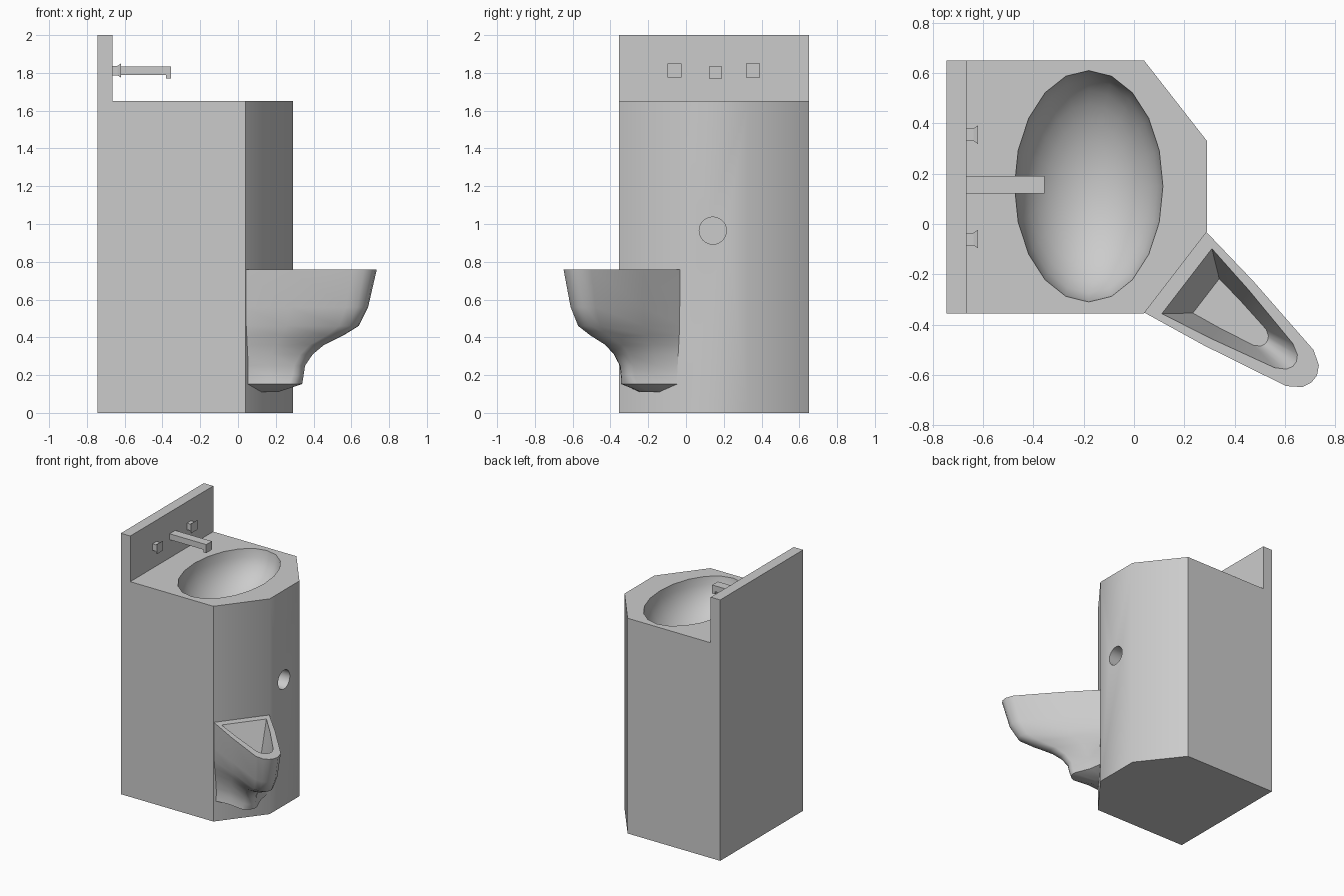
import bpy, math
from mathutils import Vector

if "Cube" in bpy.data.objects:
    bpy.data.objects.remove(bpy.data.objects["Cube"])


def mesh_object(name, verts, faces):
    mesh = bpy.data.meshes.new(name)
    mesh.from_pydata([tuple(v) for v in verts], [], faces)
    obj = bpy.data.objects.new(name, mesh)
    bpy.context.collection.objects.link(obj)
    return obj


def loft(name, rings):
    """Closed skin through equal-length rings, capped at both ends."""
    n = len(rings[0])
    verts = [v for r in rings for v in r]
    faces = [(i * n + j, i * n + (j + 1) % n, (i + 1) * n + (j + 1) % n, (i + 1) * n + j)
             for i in range(len(rings) - 1) for j in range(n)]
    faces.append(tuple(reversed(range(n))))
    faces.append(tuple(range((len(rings) - 1) * n, len(rings) * n)))
    return mesh_object(name, verts, faces)


def activate(obj):
    bpy.ops.object.select_all(action='DESELECT')
    obj.select_set(True)
    bpy.context.view_layer.objects.active = obj


def fix_normals(obj):
    activate(obj)
    bpy.ops.object.mode_set(mode='EDIT')
    bpy.ops.mesh.select_all(action='SELECT')
    bpy.ops.mesh.normals_make_consistent(inside=False)
    bpy.ops.object.mode_set(mode='OBJECT')


def smooth(obj, degrees=45):
    activate(obj)
    bpy.ops.object.shade_smooth_by_angle(angle=math.radians(degrees))


def cut(target, cutter):
    cutter.hide_render = True
    mod = target.modifiers.new("cut", 'BOOLEAN')
    mod.operation = 'DIFFERENCE'
    mod.solver = 'EXACT'
    mod.object = cutter
    activate(target)
    bpy.ops.object.modifier_apply(modifier=mod.name)
    bpy.data.objects.remove(cutter, do_unlink=True)


# Cabinet with backsplash, basin and round recess
outline = [(-.745, -.355), (.04, -.355), (.29, -.03), (.29, .33), (.04, .65), (-.745, .65)]
cabinet = loft("cabinet", [[(x, y, z) for x, y in outline] for z in (0, 2)])

bpy.ops.mesh.primitive_cube_add(size=1, location=(.335, .15, 2.15))
top_cutter = bpy.context.object
top_cutter.scale = (2, 3, 1)
cut(cabinet, top_cutter)

bpy.ops.mesh.primitive_uv_sphere_add(segments=20, ring_count=16, radius=1, location=(-.18, .15, 1.6501))
basin_cutter = bpy.context.object
basin_cutter.scale = (.295, .46, .3)
cut(cabinet, basin_cutter)

bpy.ops.mesh.primitive_cylinder_add(vertices=24, radius=.072, depth=.3,
                                    location=(.29, .142, .965), rotation=(0, math.pi / 2, 0))
cut(cabinet, bpy.context.object)
smooth(cabinet)

# Spout and two flared buttons on the backsplash
side = [(-.67, 1.79), (-.38, 1.79), (-.38, 1.77), (-.355, 1.77), (-.355, 1.835), (-.67, 1.835)]
spout = loft("spout", [[(x, y, z) for x, z in side] for y in (.122, .19)])
fix_normals(spout)

for name, y in (("left_button", -.06), ("right_button", .355)):
    rings = []
    for x, h in ((-.67, .025), (-.638, .025), (-.62, .037)):
        rings.append([(x, y + a * h, 1.812 + b * h) for a, b in ((-1, -1), (1, -1), (1, 1), (-1, 1))])
    fix_normals(loft(name, rings))

# Toilet bowl, in wall coordinates: d = distance out, w = sideways
center = Vector((.165, -.1925, 0))
out = Vector((.793, -.61, 0))
across = Vector((.61, .793, 0))


def place(d, w, z):
    return center + out * d + across * w + Vector((0, 0, z))


def ring(z, back, reach, wide, mid, tip):
    half = [(back, wide), (back + (reach - back) * .4, mid), (back + (reach - back) * .9, tip),
            (back + (reach - back) * .975, tip * .6), (reach, tip * .2)]
    return [place(d, w, z) for d, w in half] + [place(d, -w, z) for d, w in reversed(half)]


sections = [
    # foot and underside, upward
    (.11, -.02, .04, .08, .06, .03),
    (.153, -.02, .20, .205, .12, .055),
    (.20, -.02, .215, .205, .10, .045),
    (.25, -.02, .225, .205, .105, .045),
    (.31, -.02, .275, .205, .11, .05),
    (.36, -.02, .35, .205, .115, .055),
    (.41, -.02, .48, .205, .125, .06),
    (.46, -.02, .58, .205, .135, .07),
    (.56, -.02, .64, .205, .148, .08),
    (.76, -.02, .695, .205, .161, .09),
    # rim and inside, downward
    (.76, .057, .597, .163, .122, .06),
    (.48, .153, .455, .086, .068, .04),
]
bowl = loft("toilet_bowl", [ring(*s) for s in sections])
fix_normals(bowl)
smooth(bowl, 40)
